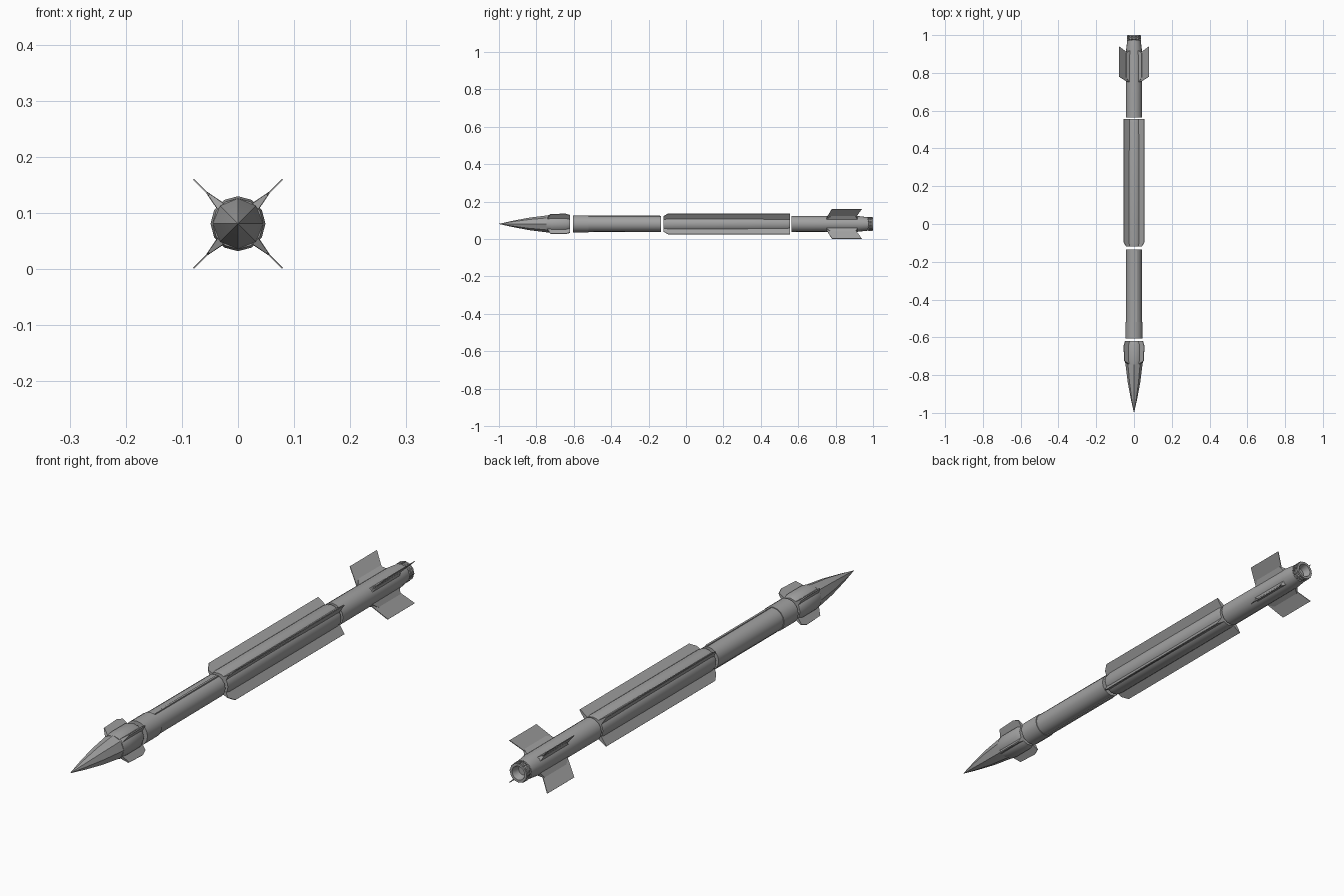
import bpy, bmesh, math
from mathutils import Matrix, Vector

if "Cube" in bpy.data.objects:
    bpy.data.objects.remove(bpy.data.objects["Cube"], do_unlink=True)

AXIS_Z = 0.081
grey = bpy.data.materials.new("missile grey")
grey.use_nodes = True
grey.diffuse_color = (0.36, 0.36, 0.36, 1)
grey.node_tree.nodes["Principled BSDF"].inputs["Base Color"].default_value = (0.36, 0.36, 0.36, 1)


def finish(name, bm, smooth=True):
    bmesh.ops.recalc_face_normals(bm, faces=bm.faces)
    mesh = bpy.data.meshes.new(name)
    bm.to_mesh(mesh)
    bm.free()
    mesh.materials.append(grey)
    obj = bpy.data.objects.new(name, mesh)
    bpy.context.collection.objects.link(obj)
    obj.location.z = AXIS_Z
    if smooth:
        bpy.ops.object.select_all(action="DESELECT")
        obj.select_set(True)
        bpy.context.view_layer.objects.active = obj
        bpy.ops.object.shade_smooth_by_angle(angle=math.radians(35))
    return obj


def lathe(name, profile, sides=16):
    """Turn a list of (y, radius) pairs around the long axis and cap the ends."""
    bm = bmesh.new()
    rings = []
    for y, r in profile:
        ring = []
        for i in range(sides):
            a = math.tau * i / sides
            ring.append(bm.verts.new((r * math.cos(a), y, r * math.sin(a))))
        rings.append(ring)
    for a, b in zip(rings, rings[1:]):
        for i in range(sides):
            j = (i + 1) % sides
            bm.faces.new((a[i], a[j], b[j], b[i]))
    bm.faces.new(rings[0])
    bm.faces.new(rings[-1])
    bmesh.ops.remove_doubles(bm, verts=bm.verts, dist=0.00005)
    return finish(name, bm)


def fins(name, outline, root, tip):
    """Four diagonal blades from a (y, radius) outline, thick at the root."""
    for k, side in enumerate(("upper_left", "upper_right", "lower_right", "lower_left")):
        turn = Matrix.Rotation(-math.radians(45 + 90 * k), 3, "Y")
        inner = min(r for y, r in outline)
        bm = bmesh.new()
        layers = []
        for s in (-1, 1):
            layers.append([bm.verts.new(turn @ Vector(
                (r, y, s * (root if r == inner else tip) / 2))) for y, r in outline])
        bm.faces.new(layers[0])
        bm.faces.new(layers[1])
        n = len(outline)
        for i in range(n):
            j = (i + 1) % n
            bm.faces.new((layers[0][i], layers[0][j], layers[1][j], layers[1][i]))
        finish(f"{name}_{side}", bm, smooth=False)


# Nose and control section
lathe("nose_cone", [(-1, 0.0005), (-0.93, 0.016), (-0.84, 0.033), (-0.745, 0.045)], 8)
lathe("control_section", [(-0.745, 0.045), (-0.72, 0.049), (-0.64, 0.049), (-0.62, 0.042)], 12)
fins("canard", [(-0.745, 0.035), (-0.725, 0.073), (-0.645, 0.076), (-0.62, 0.066), (-0.62, 0.035)],
     0.018, 0.004)

# Forward body with its collar
lathe("forward_collar", [(-0.605, 0.046), (-0.52, 0.046)])
lathe("forward_body", [(-0.52, 0.043), (-0.135, 0.042)])
for side in (-1, 1):
    bm = bmesh.new()
    bmesh.ops.create_cube(bm, size=1, matrix=Matrix.Translation((side * 0.012, -0.33, side * 0.04))
                          @ Matrix.Diagonal((0.008, 0.38, 0.008, 1)))
    finish("cable_cover_top" if side > 0 else "cable_cover_bottom", bm, smooth=False)

# Middle body with long strakes
lathe("middle_body", [(-0.12, 0.042), (-0.10, 0.045), (0.54, 0.045), (0.555, 0.042)])
fins("strake", [(-0.12, 0.035), (-0.12, 0.058), (-0.095, 0.078), (0.555, 0.078), (0.555, 0.035)],
     0.02, 0.003)

# Tail body and fins
lathe("tail_body", [(0.565, 0.043), (0.92, 0.042), (0.972, 0.036)])
fins("tail_fin_fairing", [(0.745, 0.036), (0.775, 0.06), (0.905, 0.06), (0.92, 0.036)], 0.02, 0.004)
fins("tail_fin", [(0.75, 0.036), (0.755, 0.055), (0.78, 0.112), (0.94, 0.112), (0.91, 0.055), (0.91, 0.036)],
     0.008, 0.003)

# Ribbed exhaust nozzle with a hollow end
lathe("nozzle", [(0.968, 0.033), (0.975, 0.029), (0.98, 0.035), (0.986, 0.035), (0.989, 0.031),
                 (0.993, 0.035), (1.0, 0.035), (1.0, 0.026), (0.972, 0.018)])
bm = bmesh.new()
for i in range(12):
    bmesh.ops.create_cube(bm, size=1, matrix=Matrix.Rotation(math.tau * i / 12, 4, "Y")
                          @ Matrix.Translation((0.033, 0.985, 0)) @ Matrix.Diagonal((0.008, 0.026, 0.004, 1)))
finish("nozzle_ribs", bm, smooth=False)
